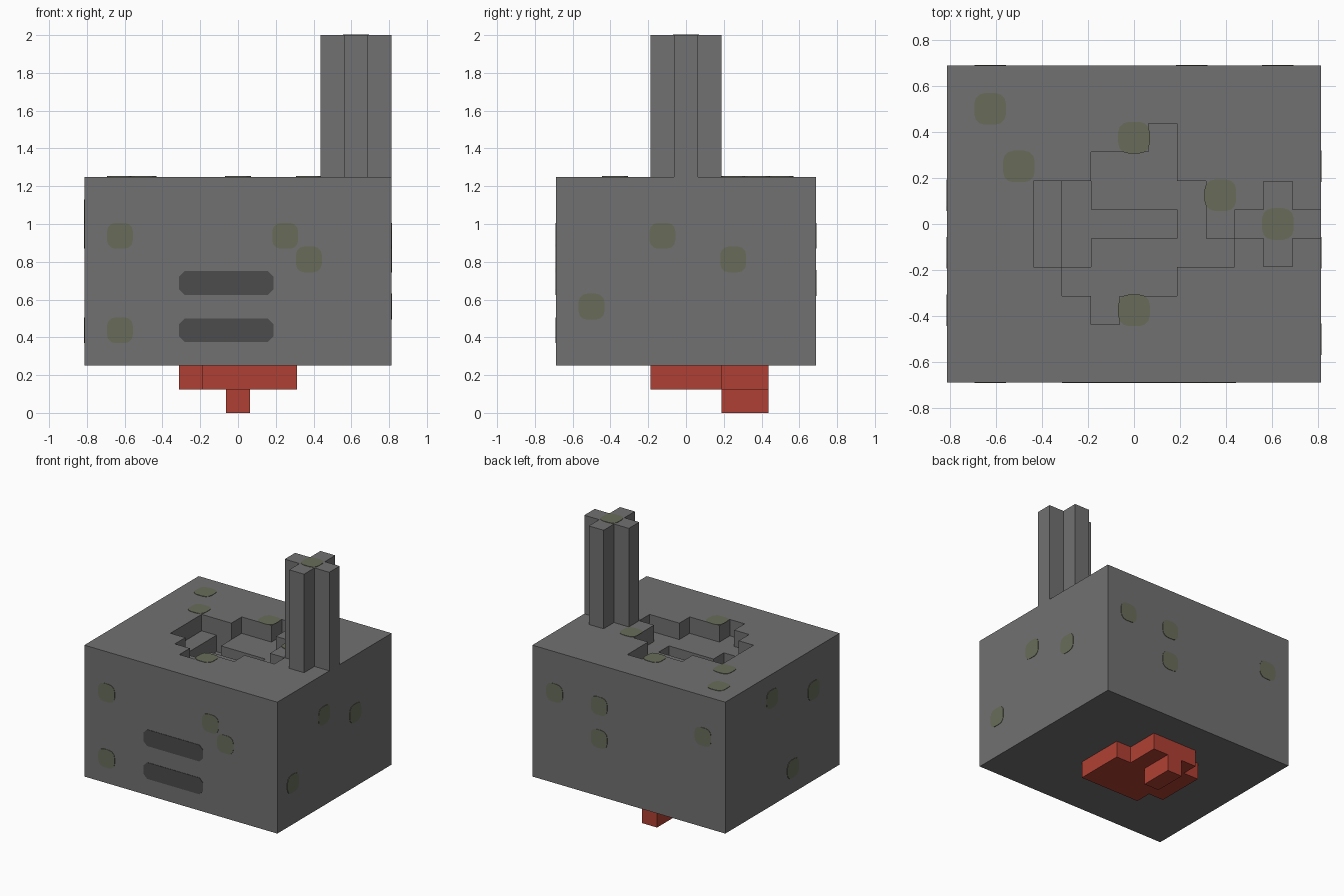
import bpy, bmesh, math
from mathutils import Vector

cube = bpy.data.objects.get("Cube")
if cube:
    bpy.data.objects.remove(cube)

U = 0.125  # edge of one block


def material(name, rgb):
    m = bpy.data.materials.new(name)
    m.use_nodes = True
    m.diffuse_color = (*rgb, 1)
    bsdf = m.node_tree.nodes["Principled BSDF"]
    bsdf.inputs["Base Color"].default_value = (*rgb, 1)
    bsdf.inputs["Roughness"].default_value = 0.9
    return m


stone = material("stone grey", (0.165, 0.165, 0.165))
dark = material("dark grey", (0.072, 0.072, 0.072))
moss = material("moss green", (0.138, 0.152, 0.100))
red = material("molten red", (0.434, 0.051, 0.033))


def finish(name, bm, mat):
    mesh = bpy.data.meshes.new(name)
    bm.to_mesh(mesh)
    bm.free()
    mesh.materials.append(mat)
    obj = bpy.data.objects.new(name, mesh)
    bpy.context.collection.objects.link(obj)
    return obj


def box(i0, i1, j0, j1, k0, k1):
    """Set of block cells, inclusive ranges; i and j are centred, k counts up."""
    return {(i, j, k) for i in range(i0, i1 + 1)
            for j in range(j0, j1 + 1) for k in range(k0, k1 + 1)}


def blocks(name, cells, mat):
    """Outer skin of a set of block cells, with flat areas merged."""
    bm = bmesh.new()
    verts = {}

    def vert(p):
        key = tuple(round(c * 2) for c in p)
        if key not in verts:
            verts[key] = bm.verts.new(Vector(p) * U)
        return verts[key]

    for c in cells:
        centre = Vector(c) + Vector((0, 0, 0.5))
        for axis in range(3):
            for sign in (-1, 1):
                n = Vector((0, 0, 0))
                n[axis] = sign
                if tuple(int(a + b) for a, b in zip(c, n)) in cells:
                    continue
                a = Vector((0, 0, 0))
                a[(axis + 1) % 3] = 0.5
                b = n.cross(a)
                corners = (a + b, b - a, -a - b, a - b)
                bm.faces.new([vert(centre + n / 2 + q) for q in corners])
    bmesh.ops.dissolve_limit(bm, angle_limit=0.01, verts=bm.verts, edges=bm.edges)
    return finish(name, bm, mat)


def plate(bm, centre, normal, w, h, radius, steps):
    """Thin plate with rounded corners lying on a face."""
    n = Vector(normal)
    up = Vector((0, 1, 0)) if abs(n.z) else Vector((0, 0, 1))
    side = up.cross(n)
    ring = []
    for q, (sx, sy) in enumerate(((1, 1), (-1, 1), (-1, -1), (1, -1))):
        for s in range(steps + 1):
            t = (q + s / steps) * math.pi / 2
            u = sx * (w / 2 - radius) + radius * math.cos(t)
            v = sy * (h / 2 - radius) + radius * math.sin(t)
            ring.append(Vector(centre) + side * u + up * v)
    top = [bm.verts.new(p + n * 0.003) for p in ring]
    low = [bm.verts.new(p) for p in ring]
    bm.faces.new(top)
    for a in range(len(ring)):
        b = (a + 1) % len(ring)
        bm.faces.new((low[a], low[b], top[b], top[a]))


# Body with a ragged pit sunk into its top
mouth = (box(1, 1, 3, 3, 9, 9) | box(-1, 1, 2, 2, 9, 9) | box(-3, 2, -1, 1, 9, 9)
         | box(3, 3, -1, -1, 9, 9) | box(-2, 1, -2, -2, 9, 9) | box(-1, -1, -3, -3, 9, 9))
pit_floor = box(-2, -2, -1, 1, 8, 8) | box(-1, 1, 0, 0, 8, 8)
blocks("body", box(-6, 6, -5, 5, 2, 9) - mouth - pit_floor, stone)

# Chimney with a cross-shaped section
blocks("chimney", box(4, 6, 0, 0, 10, 15) | box(5, 5, -1, 1, 10, 15), stone)

# Molten pool and drip underneath
pool = box(-1, 2, -1, 1, 1, 1) | box(-2, -2, 0, 2, 1, 1) | box(-1, 1, 2, 3, 1, 1)
blocks("molten_drip", pool | box(0, 0, 2, 3, 0, 0), red)

# Two vent slots on the front
bm = bmesh.new()
for k in (3.5, 5.5):
    plate(bm, (-U / 2, -5.5 * U, k * U), (0, -1, 0), 4 * U, U, 0.03, 1)
finish("vent_slots", bm, dark)

# Moss patches, listed in block coordinates for each side
patches = {
    (0, -1, 0): [(-5, 7.5), (2, 7.5), (3, 6.5), (-5, 3.5)],
    (0, 1, 0): [(5, 7.5), (2, 7.5), (2, 5.5), (-5, 7.5)],
    (1, 0, 0): [(-1, 7.5), (2, 6.5), (-4, 4.5)],
    (-1, 0, 0): [(1, 8.5), (-3, 7.5), (-1, 3.5)],
    (0, 0, 1): [(-5, 4), (-4, 2), (0, 3), (0, -3), (3, 1), (5, 0)],
}
bm = bmesh.new()
for n, spots in patches.items():
    for a, b in spots:
        if n[0]:
            p = (6.5 * n[0], a, b)
        elif n[1]:
            p = (a, 5.5 * n[1], b)
        else:
            p = (a, b, 16 if a == 5 else 10)
        plate(bm, Vector(p) * U, n, 0.137, 0.137, 0.045, 3)
finish("moss_patches", bm, moss)
